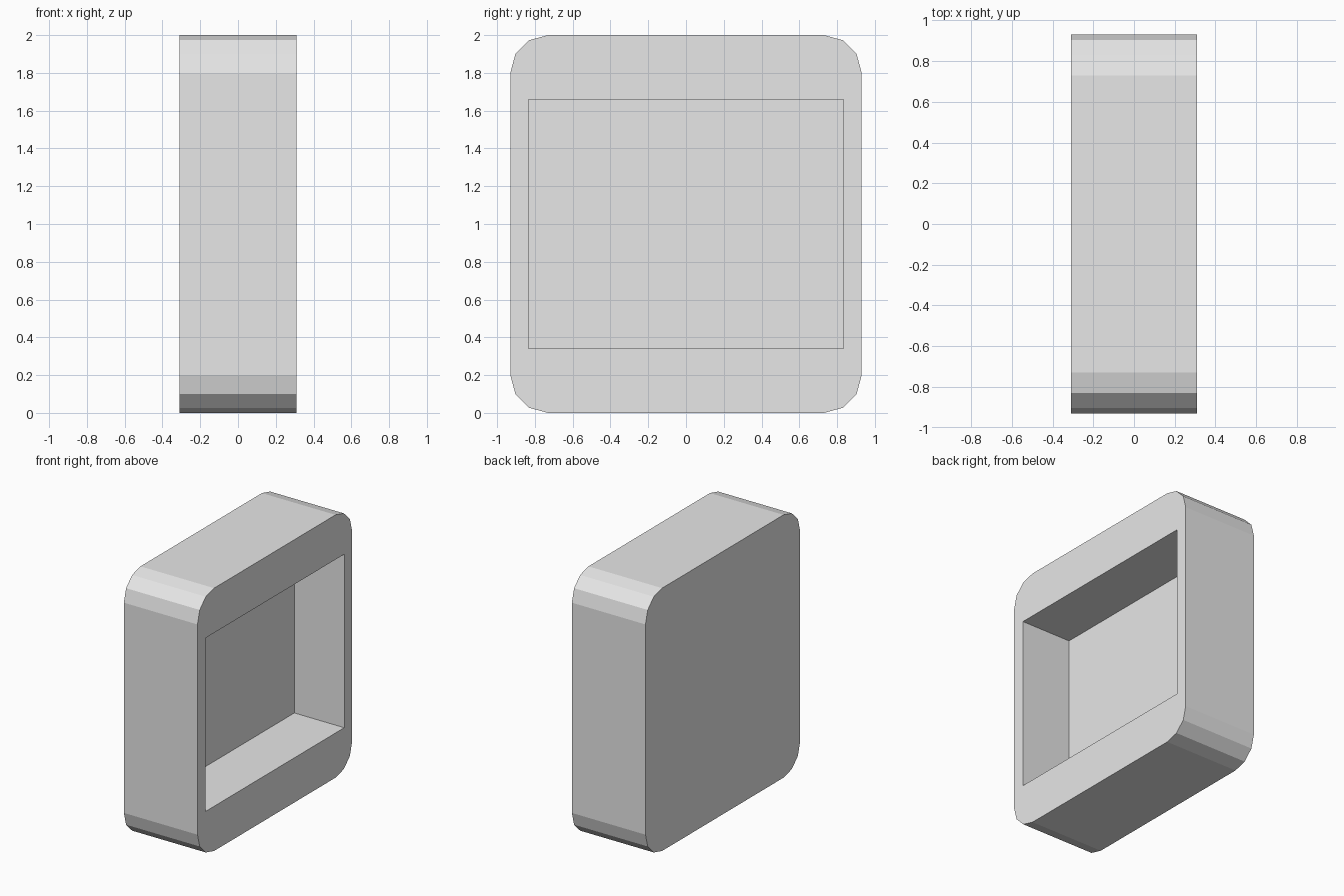
import bpy
import bmesh

if "Cube" in bpy.data.objects:
    bpy.data.objects.remove(bpy.data.objects["Cube"])

HX, HY, HZ = 0.31, 0.93, 1.0   # half sizes of the case
RADIUS = 0.2                   # corner rounding
FLOOR_X = -0.11                # bottom of the recess

grey = bpy.data.materials.new("plain grey")
grey.diffuse_color = (0.8, 0.8, 0.8, 1)
grey.use_nodes = True
grey.node_tree.nodes["Principled BSDF"].inputs["Base Color"].default_value = grey.diffuse_color


def box(name, lo, hi, radius=0):
    """Box between two corners; edges along x are rounded by radius."""
    bm = bmesh.new()
    bmesh.ops.create_cube(bm, size=1)
    for v in bm.verts:
        v.co = [h if c > 0 else l for c, l, h in zip(v.co, lo, hi)]
    if radius:
        long_edges = [e for e in bm.edges
                      if abs(e.verts[0].co.x - e.verts[1].co.x) > 0.01]
        bmesh.ops.bevel(bm, geom=long_edges, offset=radius, segments=3,
                        profile=0.5, affect='EDGES')
    mesh = bpy.data.meshes.new(name)
    bm.to_mesh(mesh)
    bm.free()
    mesh.materials.append(grey)
    obj = bpy.data.objects.new(name, mesh)
    bpy.context.collection.objects.link(obj)
    return obj


# Rounded case
case = box("case", (-HX, -HY, 0), (HX, HY, 2 * HZ), RADIUS)

# Rectangular recess cut into the +x side
cutter = box("recess_cutter", (FLOOR_X, -0.835, 0.34), (HX + 0.2, 0.835, 1.66))
cutter.hide_render = True
cutter.hide_set(True)
cut = case.modifiers.new("recess", 'BOOLEAN')
cut.operation = 'DIFFERENCE'
cut.solver = 'EXACT'
cut.object = cutter
